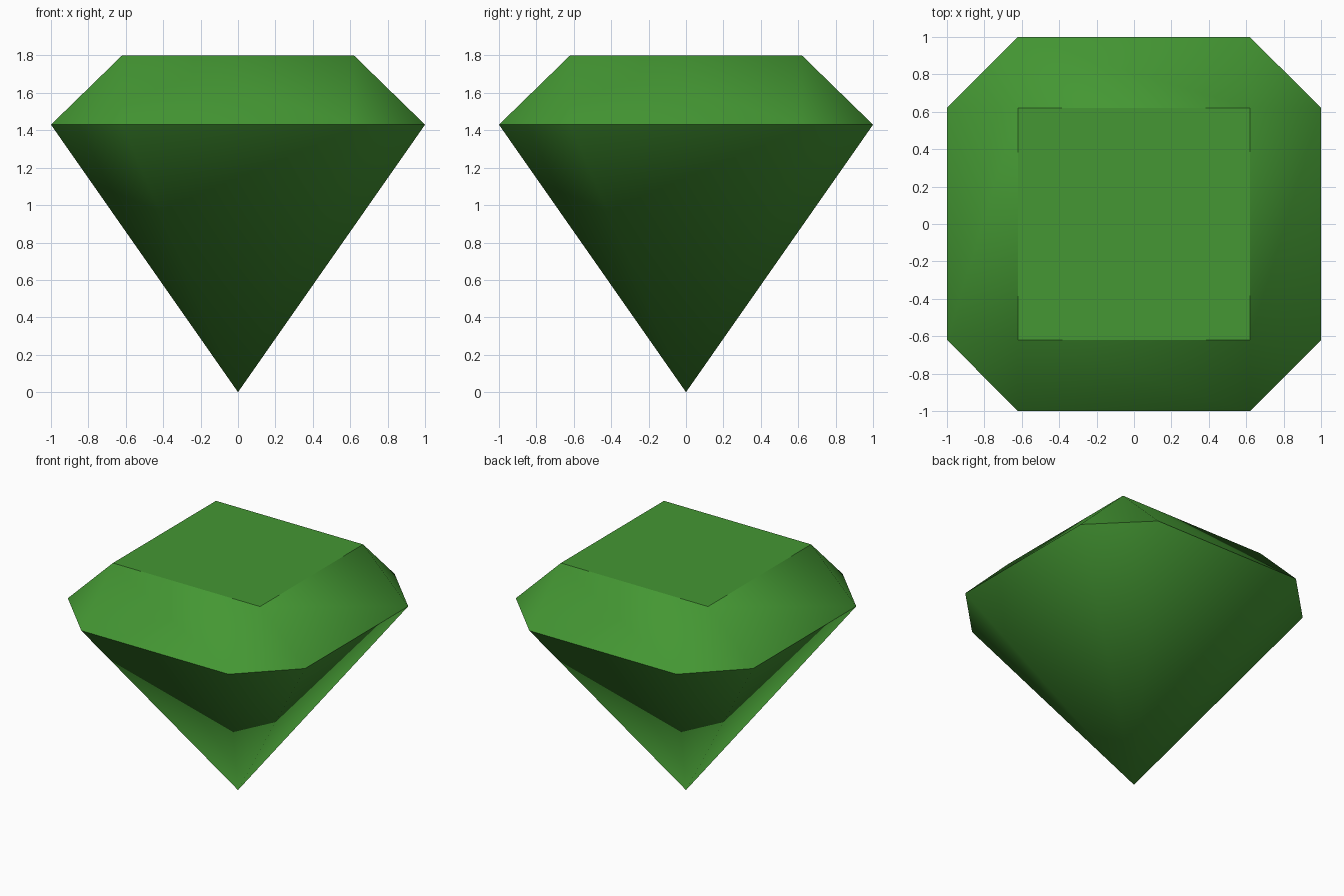
import bpy, bmesh, math

if "Cube" in bpy.data.objects:
    bpy.data.objects.remove(bpy.data.objects["Cube"])

GIRDLE_Z, TOP_Z, W, T = 1.43, 1.80, 1.0, 0.62

mat = bpy.data.materials.new("emerald green")
mat.diffuse_color = (0.058, 0.31, 0.033, 1)
mat.use_nodes = True
mat.node_tree.nodes["Principled BSDF"].inputs["Base Color"].default_value = mat.diffuse_color

bm = bmesh.new()
signs = [(1, 1), (-1, 1), (-1, -1), (1, -1)]

# Flat square table, octagonal girdle and bottom point
table = [bm.verts.new((T * sx, T * sy, TOP_Z)) for sx, sy in signs]
girdle = []
for sx, sy in signs:
    pair = [(W * sx, T * sy), (T * sx, W * sy)]
    if sx * sy < 0:
        pair.reverse()
    girdle += [bm.verts.new((x, y, GIRDLE_Z)) for x, y in pair]
tip = bm.verts.new((0, 0, 0))

bm.faces.new(table)
for i in range(4):
    a, b, c = girdle[2 * i], girdle[2 * i + 1], girdle[(2 * i + 2) % 8]
    # Crown corner triangle, then crown side
    bm.faces.new((table[i], a, b))
    bm.faces.new((table[i], b, c, table[(i + 1) % 4]))
# Pavilion facets running down to the tip
for i in range(8):
    bm.faces.new((girdle[(i + 1) % 8], girdle[i], tip))
bmesh.ops.recalc_face_normals(bm, faces=bm.faces)

mesh = bpy.data.meshes.new("gem")
bm.to_mesh(mesh)
bm.free()
mesh.materials.append(mat)
gem = bpy.data.objects.new("gem", mesh)
bpy.context.collection.objects.link(gem)

# Smooth around the sides, sharp at table and girdle
bpy.context.view_layer.objects.active = gem
gem.select_set(True)
bpy.ops.object.shade_smooth_by_angle(angle=math.radians(40))
